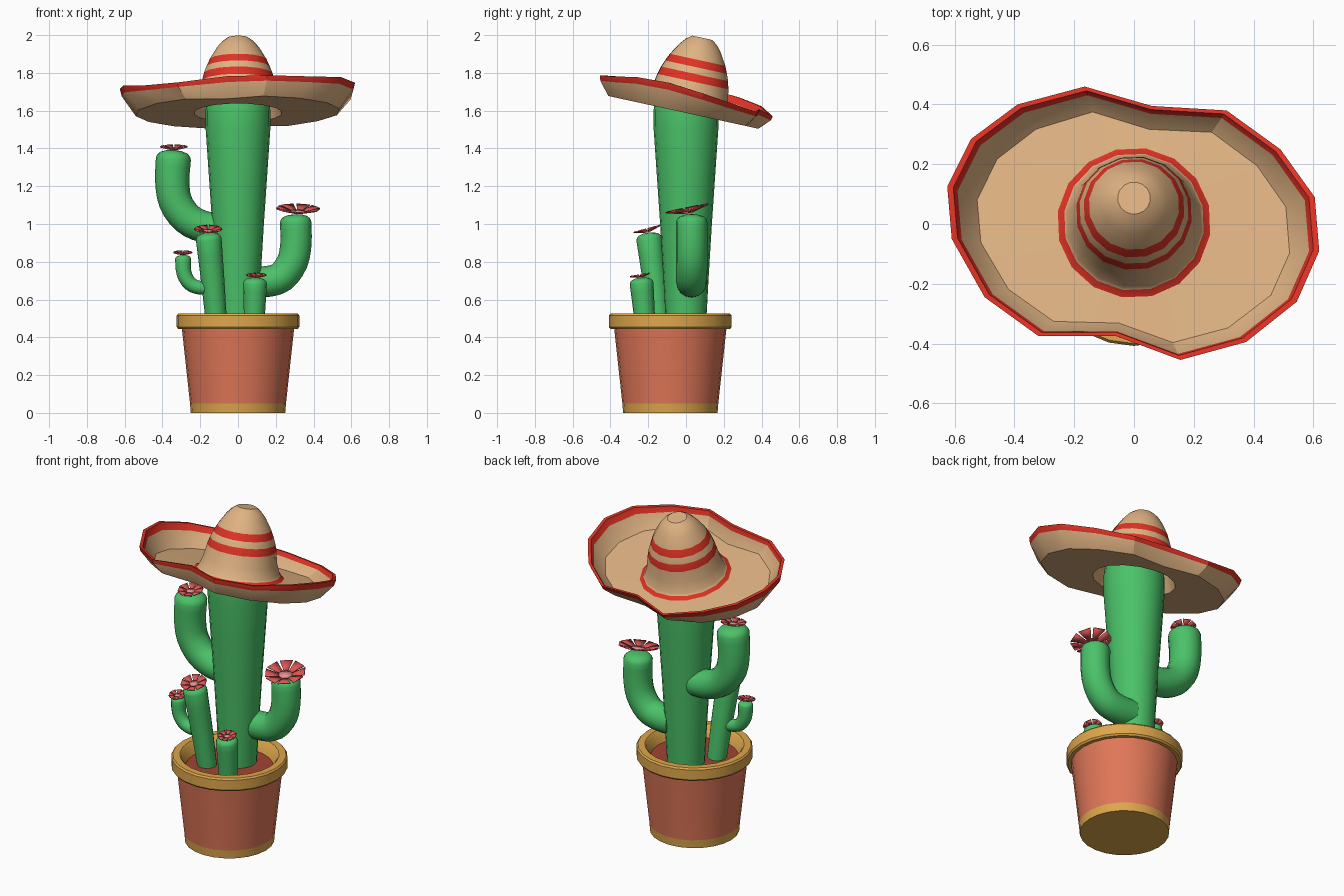
import bpy, bmesh, math
from mathutils import Vector, Matrix

if "Cube" in bpy.data.objects:
    bpy.data.objects.remove(bpy.data.objects["Cube"])


def mat(name, r, g, b):
    lin = [((c / 255 + 0.055) / 1.055) ** 2.4 for c in (r, g, b)]
    m = bpy.data.materials.new(name)
    m.diffuse_color = (*lin, 1)
    m.use_nodes = True
    m.node_tree.nodes["Principled BSDF"].inputs["Base Color"].default_value = m.diffuse_color
    return m


GREEN = mat("cactus green", 74, 194, 104)
CLAY = mat("terracotta", 224, 119, 88)
GOLD = mat("ochre trim", 222, 167, 76)
SOIL = mat("soil", 160, 68, 48)
TAN = mat("straw", 224, 179, 131)
RED = mat("hat red", 225, 50, 36)
PETAL = mat("petal", 222, 86, 86)
HEART = mat("flower centre", 236, 150, 150)


def finish(bm, name, mats, angle=32):
    bmesh.ops.recalc_face_normals(bm, faces=bm.faces)
    me = bpy.data.meshes.new(name)
    bm.to_mesh(me)
    bm.free()
    ob = bpy.data.objects.new(name, me)
    bpy.context.collection.objects.link(ob)
    for m in mats:
        me.materials.append(m)
    bpy.ops.object.select_all(action='DESELECT')
    ob.select_set(True)
    bpy.context.view_layer.objects.active = ob
    bpy.ops.object.shade_smooth_by_angle(angle=math.radians(angle))
    return ob


def loft(name, rings, mats, bands=None, caps=(0, 0), angle=32):
    """Skin a list of point rings; bands gives the material of each strip."""
    bm = bmesh.new()
    vs = [[bm.verts.new(p) for p in ring] for ring in rings]
    n = len(vs[0])
    for i in range(len(vs) - 1):
        for j in range(n):
            k = (j + 1) % n
            f = bm.faces.new((vs[i][j], vs[i][k], vs[i + 1][k], vs[i + 1][j]))
            f.material_index = bands[i] if bands else 0
    bm.faces.new(vs[0]).material_index = caps[0]
    bm.faces.new(vs[-1]).material_index = caps[1]
    return finish(bm, name, mats, angle)


def circle(r, z, n, cx=0, cy=0, start=0):
    return [Vector((cx + r * math.cos(start + math.tau * j / n),
                    cy + r * math.sin(start + math.tau * j / n), z)) for j in range(n)]


def stem(name, pts, r0, r1, n=16):
    """Round stem along a smoothed path with a rounded tip."""
    P = [Vector(p) for p in pts]
    Q = [2 * P[0] - P[1]] + P + [2 * P[-1] - P[-2]]
    path = []
    for i in range(1, len(Q) - 2):
        a, b, c, d = Q[i - 1:i + 3]
        for s in range(3):
            t = s / 3
            path.append(0.5 * (2 * b + (c - a) * t + (2 * a - 5 * b + 4 * c - d) * t * t
                               + (3 * b - a - 3 * c + d) * t ** 3))
    path.append(P[-1])
    m = len(path) - 1
    tang = [(path[min(i + 1, m)] - path[max(i - 1, 0)]).normalized() for i in range(m + 1)]
    side = Vector((0, 1, 0))
    rings = []

    def ring(c, t, r):
        u = (side - t * side.dot(t)).normalized()
        w = t.cross(u)
        rings.append([c + r * (u * math.cos(math.tau * j / n) + w * math.sin(math.tau * j / n))
                      for j in range(n)])
    for i in range(m + 1):
        ring(path[i], tang[i], r0 + (r1 - r0) * i / m)
    for k, h in ((0.93, 0.2), (0.76, 0.36), (0.45, 0.46), (0.12, 0.5)):
        ring(path[-1] + tang[-1] * h * r1, tang[-1], r1 * k)
    return loft(name, rings, [GREEN])


def flower(name, centre, R, normal, petals=8):
    """Shallow cup of wedge petals round a pale centre."""
    bm = bmesh.new()
    M = Matrix.Translation(centre) @ Vector(normal).to_track_quat('Z', 'Y').to_matrix().to_4x4()

    def v(r, a, z):
        return bm.verts.new(M @ Vector((r * math.cos(a), r * math.sin(a), z)))
    bm.faces.new([v(0.34 * R, math.tau * j / petals, 0.05 * R)
                  for j in range(petals)]).material_index = 1
    for j in range(petals):
        a = math.tau * (j + 0.5) / petals
        bm.faces.new((v(0.2 * R, a - 0.3, 0), v(R, a - 0.32, 0.2 * R),
                      v(R, a + 0.32, 0.2 * R), v(0.2 * R, a + 0.3, 0)))
    ob = finish(bm, name, [PETAL, HEART])
    s = ob.modifiers.new("thickness", 'SOLIDIFY')
    s.thickness = 0.007
    s.offset = 0


# Pot with ochre foot, rim and soil
pot = [(.25, 0), (.254, .05), (.297, .445), (.317, .445), (.325, .455), (.325, .515),
       (.317, .525), (.278, .525), (.268, .515), (.245, .455)]
loft("pot", [circle(r, z, 24, 0, -.083) for r, z in pot], [CLAY, GOLD, SOIL],
     [1, 0] + [1] * 7, (1, 2))

# Main trunk, its top hidden in the hat
trunk = [(.105, .44), (.12, .72), (.137, 1.0), (.156, 1.28), (.171, 1.5), (.172, 1.6),
         (.163, 1.66), (.14, 1.715), (.09, 1.755), (.03, 1.77)]
loft("trunk", [circle(r, z, 20) for r, z in trunk], [GREEN])

# Arms and smaller columns
stem("left_arm", [(-.08, .03, .975), (-.18, .03, .985), (-.27, .03, 1.03), (-.332, .03, 1.12),
                  (-.348, .03, 1.23), (-.342, .03, 1.345)], .082, .093)
stem("right_arm", [(.06, .03, .695), (.15, .03, .695), (.23, .03, .72), (.288, .03, .80),
                   (.307, .03, .90), (.305, .03, 1.01)], .082, .083)
stem("left_column", [(-.112, -.14, .45), (-.132, -.165, .68), (-.155, -.195, .92)], .055, .068)
stem("right_column", [(.085, -.215, .45), (.088, -.225, .57), (.09, -.235, .685)], .053, .063)
stem("small_branch", [(-.13, -.165, .665), (-.20, -.165, .662), (-.255, -.165, .685),
                      (-.286, -.165, .74), (-.291, -.165, .815)], .034, .042, 12)

# Flowers on every tip
flower("left_arm_flower", (-.34, .025, 1.395), .072, (0, -.12, 1))
flower("right_arm_flower", (.317, .01, 1.06), .116, (.03, -.2, 1))
flower("left_column_flower", (-.158, -.203, .96), .074, (0, -.27, 1))
flower("right_column_flower", (.097, -.243, .72), .053, (0, -.17, 1))
flower("small_branch_flower", (-.292, -.17, .84), .05, (0, -.15, 1))

# Hat: wavy brim outline (x, y, rim height), then tilted backwards
outline = [(.62, -.09, .137), (.605, .09, .12), (.49, .25, .10), (.31, .38, .085),
           (.06, .395, .10), (-.165, .46, .08), (-.39, .40, .12), (-.545, .285, .14),
           (-.625, .125, .15), (-.61, -.05, .13), (-.50, -.245, .09), (-.32, -.375, .078),
           (-.06, -.375, .11), (.155, -.455, .098), (.375, -.395, .105), (.545, -.26, .13)]
TILT = math.radians(12.3)
edge = [Vector((x, (y - h * math.sin(TILT)) / math.cos(TILT), h)) for x, y, h in outline]
START = math.radians(-9)


def brim(f, low, up):
    """Scaled outline; height is low plus a share of the rim height."""
    return [Vector((p.x * f, p.y * f, low + p.z * up)) for p in edge]


crown = [(.055, .407, 0), (.085, .385, 0), (.113, .352, 0), (.152, .288, 1), (.17, .248, 0),
         (.184, .212, 1), (.195, .17, 0), (.208, .10, 0), (.228, .045, 0), (.236, .032, 1),
         (.258, .018, 0)]
rings = [circle(r, h, 16, start=START) for r, h, c in crown]
bands = [c for r, h, c in crown]
for f, low, up, c in ((.84, .014, 0, 0), (.945, 0, .72, 1), (.968, 0, 1, 1), (1, 0, 1, 1),
                      (.985, -.004, .76, 0), (.865, 0, 0, 0)):
    rings.append(brim(f, low, up))
    bands.append(c)
for r, h in ((.235, 0), (.195, .10), (.172, .21), (.14, .288), (.10, .345), (.045, .39)):
    rings.append(circle(r, h, 16, start=START))
    bands.append(0)
tilt = Matrix.Translation((0, 0, 1.588)) @ Matrix.Rotation(-TILT, 4, 'X')
loft("hat", [[tilt @ p for p in ring] for ring in rings], [TAN, RED], bands, angle=28)
